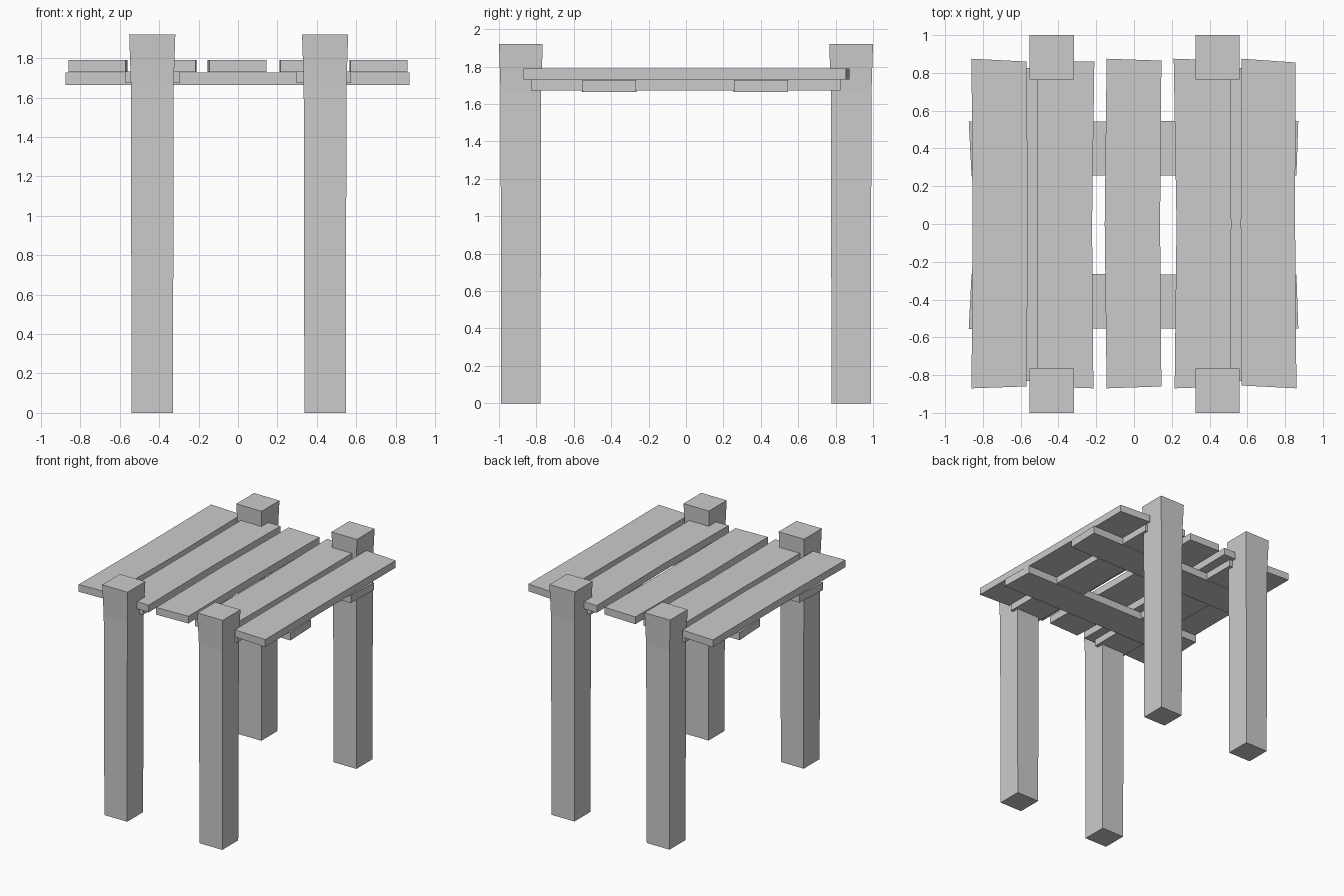
import bpy, bmesh

if "Cube" in bpy.data.objects:
    bpy.data.objects.remove(bpy.data.objects["Cube"])


def loft(name, sections):
    """Solid through matching (outline, z) sections."""
    bm = bmesh.new()
    rings = [[bm.verts.new((x, y, z)) for x, y in pts] for pts, z in sections]
    bm.faces.new(rings[0])
    bm.faces.new(rings[-1])
    for a, b in zip(rings, rings[1:]):
        n = len(a)
        for i in range(n):
            j = (i + 1) % n
            bm.faces.new((a[i], a[j], b[j], b[i]))
    bmesh.ops.recalc_face_normals(bm, faces=bm.faces)
    mesh = bpy.data.meshes.new(name)
    bm.to_mesh(mesh)
    bm.free()
    obj = bpy.data.objects.new(name, mesh)
    bpy.context.collection.objects.link(obj)
    return obj


def slab(name, pts, z0, z1):
    return loft(name, [(pts, z0), (pts, z1)])


def rect(x0, x1, y0, y1):
    return [(x0, y0), (x1, y0), (x1, y1), (x0, y1)]


def square(cx, cy, w):
    return rect(cx - w / 2, cx + w / 2, cy - w / 2, cy + w / 2)


# Posts, flaring near the top
for side, cx in (("left", -0.435), ("right", 0.442)):
    for end, cy in (("front", -0.883), ("back", 0.883)):
        loft(f"{end}_{side}_post", [(square(cx, cy, 0.21), 0),
                                    (square(cx, cy, 0.217), 1.66),
                                    (square(cx, cy, 0.234), 1.92)])

# Top planks: left x and right x at (front, middle, back), then end y values
planks = [
    ((-0.86, -0.855, -0.86), (-0.57, -0.56, -0.57), (-0.87, -0.86, 0.875, 0.86)),
    ((-0.51, -0.51, -0.515), (-0.215, -0.222, -0.21), (-0.86, -0.87, 0.86, 0.86)),
    ((-0.145, -0.155, -0.145), (0.145, 0.138, 0.145), (-0.87, -0.86, 0.875, 0.865)),
    ((0.215, 0.225, 0.21), (0.51, 0.515, 0.51), (-0.87, -0.86, 0.875, 0.865)),
    ((0.57, 0.565, 0.57), (0.86, 0.853, 0.855), (-0.855, -0.87, 0.875, 0.855)),
]
for i, (l, r, (fl, fr, bl, br)) in enumerate(planks, 1):
    slab(f"top_plank_{i}", [(l[0], fl), (r[0], fr), (r[1], 0), (r[2], br),
                            (l[2], bl), (l[1], 0)], 1.73, 1.79)

# Lengthwise support rails under the gaps, notching into the posts
for side, x0, x1 in (("left", -0.57, -0.295), ("right", 0.297, 0.573)):
    slab(f"{side}_support_rail", rect(x0, x1, -0.83, 0.825), 1.673, 1.732)

# Cross battens with slightly skewed ends
slab("front_cross_batten", [(-0.875, -0.555), (0.87, -0.553),
                            (0.86, -0.267), (-0.86, -0.265)], 1.665, 1.728)
slab("back_cross_batten", [(-0.86, 0.255), (0.86, 0.257),
                           (0.87, 0.545), (-0.875, 0.543)], 1.665, 1.728)
